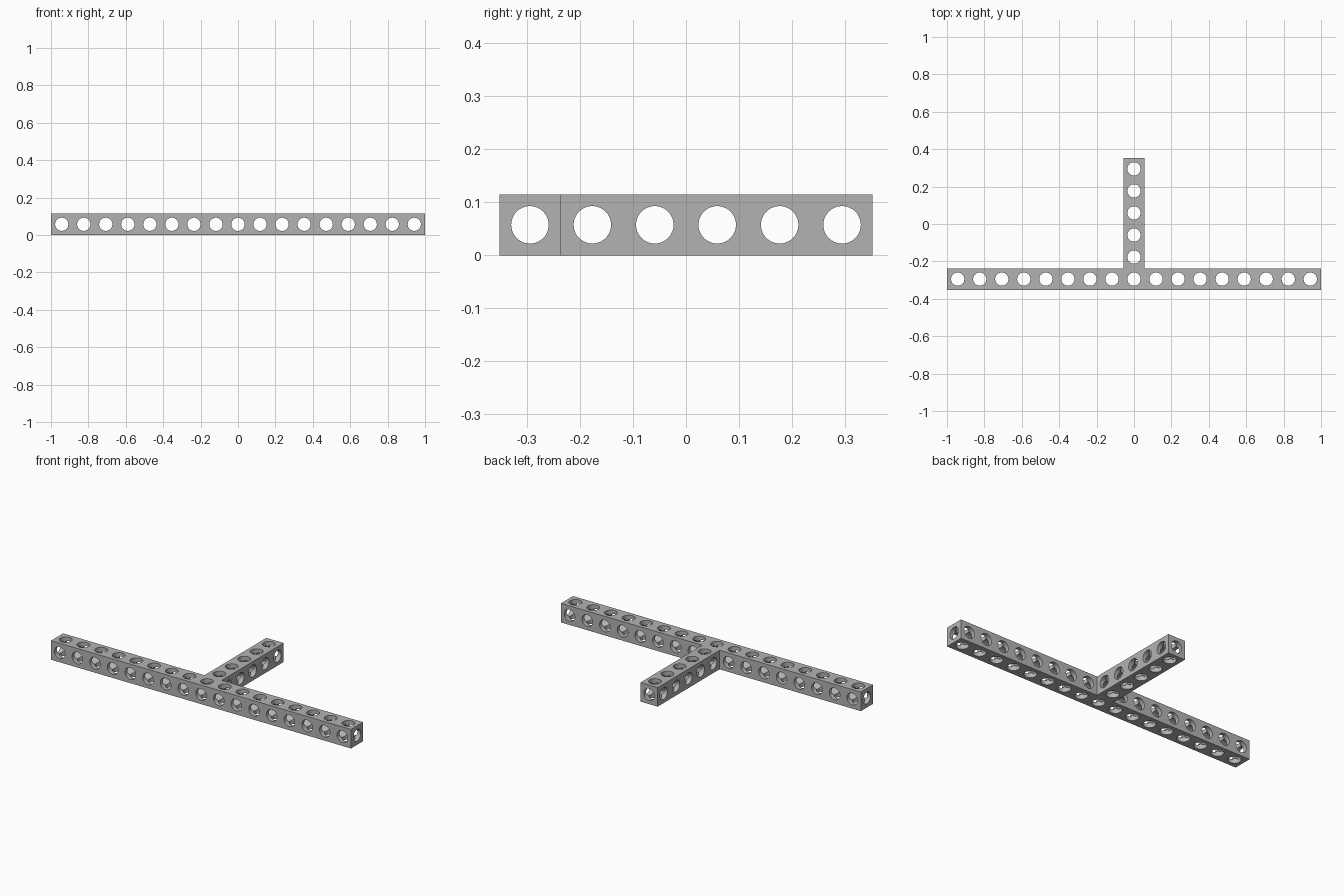
import bpy, bmesh
from mathutils import Matrix, Vector
from math import pi

if "Cube" in bpy.data.objects:
    bpy.data.objects.remove(bpy.data.objects["Cube"])

# Proportions: 17 holes along the bar, 6 along the stem
PITCH = 2 / 16.975
WIDTH = 0.975 * PITCH
HALF = WIDTH / 2
RADIUS = 0.3 * PITCH
DEPTH = 2.5 * PITCH
BAR_Y = -2.5 * PITCH
STEM = [BAR_Y + i * PITCH for i in range(1, 6)]
BAR = [i * PITCH for i in range(-8, 9)]

grey = bpy.data.materials.new("plain grey")
grey.use_nodes = True
colour = (0.45, 0.45, 0.45, 1)
grey.diffuse_color = colour
grey.node_tree.nodes["Principled BSDF"].inputs["Base Color"].default_value = colour


def add_object(name, bm):
    bmesh.ops.recalc_face_normals(bm, faces=bm.faces)
    mesh = bpy.data.meshes.new(name)
    bm.to_mesh(mesh)
    bm.free()
    obj = bpy.data.objects.new(name, mesh)
    bpy.context.collection.objects.link(obj)
    return obj


# T-shaped beam, extruded from its plan outline
front, inner, end = BAR_Y - HALF, BAR_Y + HALF, STEM[-1] + HALF
outline = [(-1, front), (1, front), (1, inner), (HALF, inner),
           (HALF, end), (-HALF, end), (-HALF, inner), (-1, inner)]
bm = bmesh.new()
base = bm.faces.new([bm.verts.new((x, y, 0)) for x, y in outline])
top = bmesh.ops.extrude_face_region(bm, geom=[base])["geom"]
bmesh.ops.translate(bm, vec=(0, 0, WIDTH),
                    verts=[v for v in top if isinstance(v, bmesh.types.BMVert)])
beam = add_object("tee_beam", bm)
beam.data.materials.append(grey)


def drill(name, axis, holes):
    """Cut parallel round holes, each given as a centre and a length."""
    turn = Vector((0, 0, 1)).rotation_difference(Vector(axis)).to_matrix().to_4x4()
    bm = bmesh.new()
    for centre, length in holes:
        bmesh.ops.create_cone(bm, cap_ends=True, segments=48, radius1=RADIUS,
                              radius2=RADIUS, depth=length,
                              matrix=Matrix.Translation(centre) @ turn)
    cutter = add_object(name, bm)
    cutter.hide_render = True
    mod = beam.modifiers.new(name, "BOOLEAN")
    mod.operation = "DIFFERENCE"
    mod.solver = "EXACT"
    mod.object = cutter
    bpy.context.view_layer.objects.active = beam
    bpy.ops.object.modifier_apply(modifier=name)
    bpy.data.objects.remove(cutter)


# Upright holes through bar and stem
drill("upright_holes", (0, 0, 1),
      [((x, BAR_Y, HALF), DEPTH) for x in BAR] + [((0, y, HALF), DEPTH) for y in STEM])
# Holes from front to back, the middle one running the whole stem
drill("cross_holes", (0, 1, 0),
      [((x, 0 if x == 0 else BAR_Y, HALF), 1 if x == 0 else DEPTH) for x in BAR])
# Holes from side to side, plus the bore along the bar
drill("side_holes", (1, 0, 0),
      [((0, BAR_Y, HALF), 2.2)] + [((0, y, HALF), DEPTH) for y in STEM])

bpy.ops.object.select_all(action="DESELECT")
beam.select_set(True)
bpy.context.view_layer.objects.active = beam
bpy.ops.object.shade_smooth_by_angle(angle=pi / 6)
